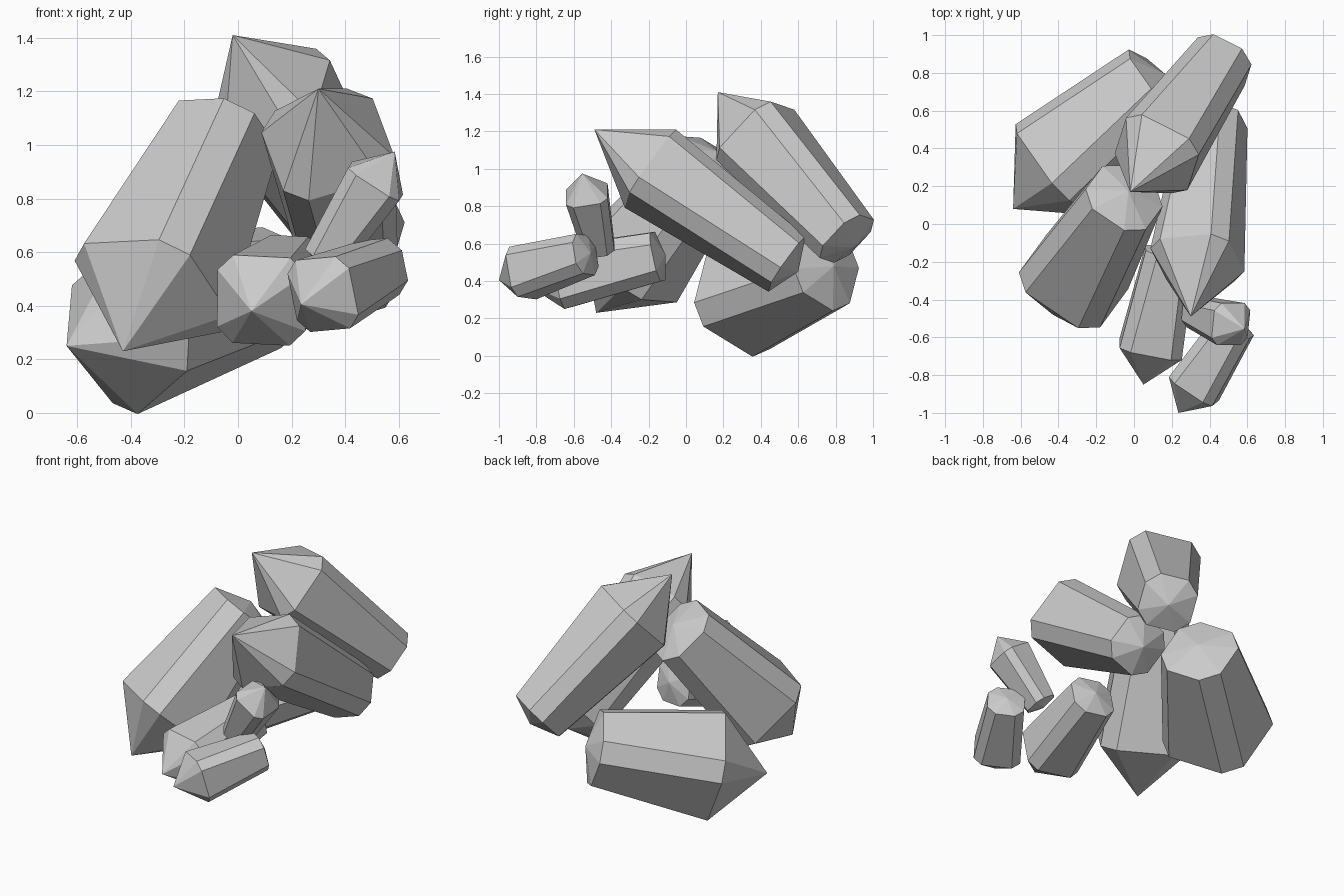
import bpy
from math import sin, cos, radians
from mathutils import Vector

if "Cube" in bpy.data.objects:
    bpy.data.objects.remove(bpy.data.objects["Cube"])


def crystal(name, tip, base, radius, face_dir, ring=0.275, taper=0.70):
    """Tapered octagonal shard: sharp point at tip, shallow cap at base.
    face_dir points out of one of its four wide faces."""
    tip, base, face = Vector(tip), Vector(base), Vector(face_dir)
    axis = (base - tip).normalized()
    u = (face - axis * face.dot(axis)).normalized()
    v = axis.cross(u)
    verts = [tip]
    # wide shoulder ring, then narrow ring near the base
    for t, r, half in ((ring, radius, 33), (0.945, radius * taper, 28)):
        centre = tip.lerp(base, t)
        for k in range(4):
            for s in (-half, half):
                a = radians(90 * k + s)
                verts.append(centre + r * (u * cos(a) + v * sin(a)))
    verts.append(base)
    faces = []
    for i in range(8):
        j = (i + 1) % 8
        faces.append((0, 1 + j, 1 + i))
        faces.append((1 + i, 1 + j, 9 + j, 9 + i))
        faces.append((9 + i, 9 + j, 17))
    mesh = bpy.data.meshes.new(name)
    mesh.from_pydata(verts, [], faces)
    mesh.update()
    obj = bpy.data.objects.new(name, mesh)
    bpy.context.collection.objects.link(obj)
    return obj


# Large shards
crystal("top_crystal", (-0.02, 0.17, 1.41), (0.49, 0.90, 0.58), 0.26, (0.04, 0.135, 0.165))
crystal("right_crystal", (0.30, -0.49, 1.21), (0.43, 0.60, 0.45), 0.26, (0.20, 0.0, 0.075))
crystal("left_crystal", (-0.43, -0.48, 0.23), (-0.03, 0.175, 1.09), 0.31, (-0.11, -0.15, 0.17))
crystal("bottom_crystal", (-0.64, 0.08, 0.25), (0.17, 0.79, 0.48), 0.33, (0.11, -0.07, -0.24), ring=0.29)

# Small shards at the front
crystal("front_crystal", (0.05, -0.85, 0.38), (0.20, -0.11, 0.54), 0.20, (0.05, 0.0, 1.0), ring=0.25, taper=0.75)
crystal("front_right_crystal", (0.235, -1.0, 0.405), (0.55, -0.51, 0.55), 0.165, (0.9, -0.5, 0.1), ring=0.26, taper=0.75)
crystal("small_upright_crystal", (0.585, -0.555, 0.975), (0.31, -0.46, 0.55), 0.135, (0.8, 0.0, -0.5), ring=0.26)
